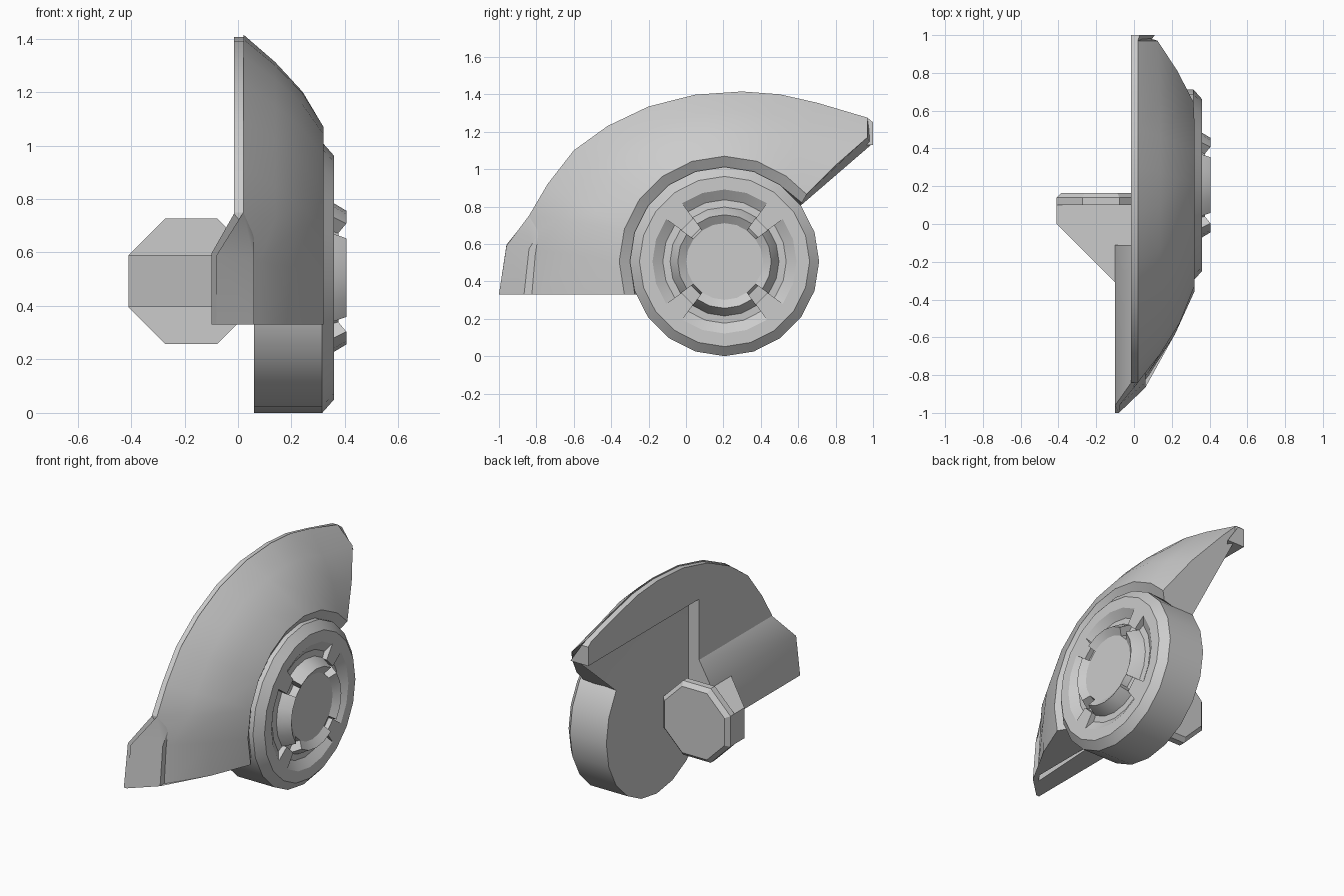
import bpy, bmesh
from math import radians, cos, sin

if "Cube" in bpy.data.objects:
    bpy.data.objects.remove(bpy.data.objects["Cube"])

CY, CZ = 0.206, 0.506      # wheel centre
STEP = 18                  # 20-sided wheel


def finish(name, loops, wrap=False):
    """Skin a list of closed point loops into a solid."""
    bm = bmesh.new()
    rows = [[bm.verts.new(p) for p in lp] for lp in loops]
    n = len(rows[0])
    pairs = list(zip(rows, rows[1:]))
    if wrap:
        pairs.append((rows[-1], rows[0]))
    else:
        bm.faces.new(rows[0])
        bm.faces.new(rows[-1])
    for a, b in pairs:
        for i in range(n):
            j = (i + 1) % n
            bm.faces.new((a[i], a[j], b[j], b[i]))
    bmesh.ops.remove_doubles(bm, verts=bm.verts, dist=1e-5)
    bmesh.ops.recalc_face_normals(bm, faces=bm.faces)
    me = bpy.data.meshes.new(name)
    bm.to_mesh(me)
    bm.free()
    ob = bpy.data.objects.new(name, me)
    bpy.context.collection.objects.link(ob)
    return ob


def polar(r, deg, x):
    a = radians(deg)
    return (x, CY + r * cos(a), CZ + r * sin(a))


def sweep(name, profile, start, steps, wrap=False):
    """Turn an (r, x) profile about the wheel axis."""
    count = steps if wrap else steps + 1
    return finish(name, [[polar(r, start + STEP * k, x) for r, x in profile]
                         for k in range(count)], wrap)


# Wheel with a grooved face
sweep("wheel", [(0, .06), (.506, .06), (.506, .315), (.455, .36), (.385, .36),
                (.33, .325), (.22, .335), (.205, .375), (0, .375)], 0, 20, True)

# Spokes bridge the groove on the diagonals, raised pads sit between them
for q in range(4):
    sweep(f"spoke_{q + 1}", [(.285, .31), (.395, .31), (.395, .36), (.285, .36)], 36 + 90 * q, 1)
    sweep(f"hub_pad_{q + 1}", [(.295, .32), (.277, .36), (.25, .405), (.205, .375), (.205, .32)],
          -36 + 90 * q, 4)

# Fender: (y, z) outer outline, arch angle and front x for each rib
ribs = [(-1, .33, 198, -.08), (-.96, .59, 180, -.08), (-.84, .75, 162, .02),
        (-.74, .92, 162, .02), (-.6, 1.10, 144, .02), (-.42, 1.23, 126, .02),
        (-.2, 1.335, 108, .02), (.05, 1.398, 90, .02), (.3, 1.415, 90, .02),
        (.5, 1.4, 72, .02), (.7, 1.355, 54, .02)]
loops = []
for y, z, ang, xo in ribs:
    _, iy, iz = polar(.563, ang, 0)
    lp = []
    for t, u in ((0, 0), (.3, .4), (.62, .74), (1, 1)):
        lp.append((xo + (.32 - xo) * u, y + (iy - y) * t, z + (iz - z) * t))
    lp += [polar(.505, ang, .285), polar(.46, ang, .06)]
    lp.append((.06, y + (iy - y) * .2, z + (iz - z) * .2))
    if ang == 198:                      # flat lower edge
        lp = [(p[0], p[1], .33) for p in lp]
    loops.append(lp)
# Rear tip rib
loops.append([(.02, .97, 1.275), (.125, .97, 1.17), (.23, .81, 1.03), (.315, .645, .865),
              (.285, .62, .82), (.06, .59, .785), (.06, .99, 1.13)])
fender = finish("fender", loops)

# Back plate with a stepped lower corner: (y, z, front x)
plate = [(y * .998, z * .995 - .002, .02) for y, z, a, xo in ribs[2:]]
plate = [(ribs[2][0], ribs[2][1], .02)] + plate[1:]
plate += [(.97, 1.275, .02), (1, 1.25, .03), (1, 1.13, .11), (.93, 1.13, .06),
          (-.11, 1.13, .06), (-.11, .33, .06), (-.84, .33, .02)]
finish("back_plate", [[(-.015, y, z) for y, z, x in plate], [(x, y, z) for y, z, x in plate]])

# Thick flare on the front half of the back
sec = [(-.1, .33, -1), (-.1, .595, -.96), (-.015, .745, -.84), (.02, .745, -.82),
       (.02, .33, -.87), (-.08, .33, -1)]
finish("back_flare", [[(x, y, z) for x, z, y in sec], [(x, -.11, z) for x, z, _ in sec]])


# Octagonal axle cap with a bevelled rim
def octagon(y, d):
    cx, cz, h, k = -.175, .4925, .235 - d, .097 - d * .41
    pts = [(h, k), (k, h), (-k, h), (-h, k), (-h, -k), (-k, -h), (k, -h), (h, -k)]
    return [(cx + a, y, cz + b) for a, b in pts]


finish("axle_cap", [octagon(.1, 0), octagon(.14, 0), octagon(.165, .025)])

# Angled arm joining the axle cap to the fender
arm = [(-.41, .11), (-.41, 0), (-.1, -.31), (.07, -.31), (.07, .11)]
finish("axle_arm", [[(x, y, z) for x, y in arm] for z in (.397, .59)])

# Smooth shading with sharp edges kept
bpy.ops.object.select_all(action='DESELECT')
for ob in bpy.context.scene.objects:
    ob.select_set(True)
bpy.context.view_layer.objects.active = fender
bpy.ops.object.shade_smooth_by_angle(angle=radians(30))
